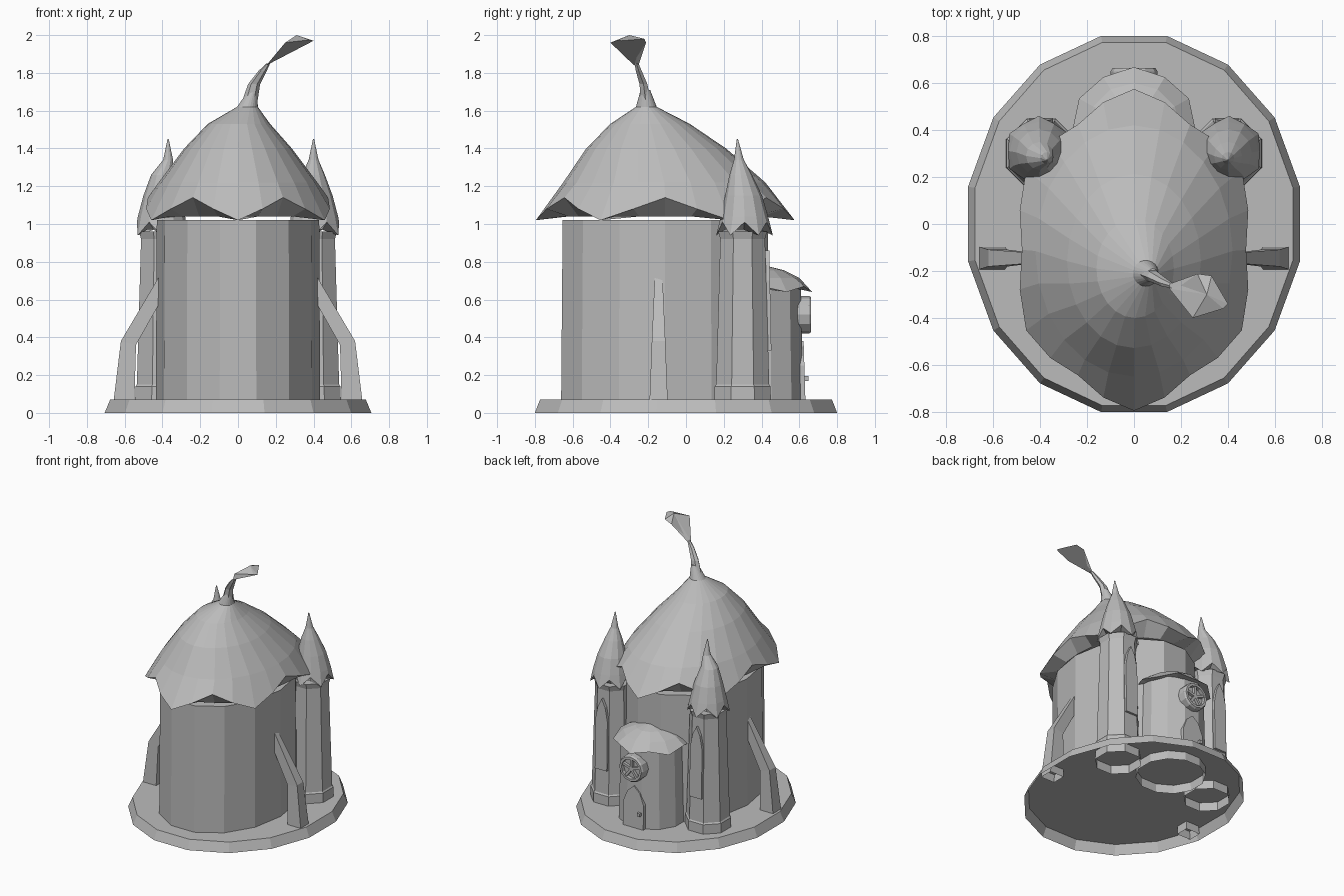
import bpy, bmesh
from math import sin, cos, pi, tau
from mathutils import Vector

if "Cube" in bpy.data.objects:
    bpy.data.objects.remove(bpy.data.objects["Cube"])

GREY = (0.5, 0.5, 0.5, 1)
stone = bpy.data.materials.new("plain grey")
stone.use_nodes = True
stone.diffuse_color = GREY
stone.node_tree.nodes["Principled BSDF"].inputs["Base Color"].default_value = GREY


def finish(name, bm):
    bmesh.ops.recalc_face_normals(bm, faces=bm.faces)
    mesh = bpy.data.meshes.new(name)
    bm.to_mesh(mesh)
    bm.free()
    mesh.materials.append(stone)
    obj = bpy.data.objects.new(name, mesh)
    bpy.context.collection.objects.link(obj)
    return obj


def ring(cx, cy, z, rx, ry, n, start=0.0):
    return [(cx + rx * cos(start + tau * i / n), cy + ry * sin(start + tau * i / n), z)
            for i in range(n)]


def loft(name, rings, bottom=True, top=True):
    """Skin a stack of equal-length rings."""
    bm = bmesh.new()
    rows = [[bm.verts.new(p) for p in r] for r in rings]
    n = len(rows[0])
    for a, b in zip(rows, rows[1:]):
        for i in range(n):
            j = (i + 1) % n
            bm.faces.new((a[i], a[j], b[j], b[i]))
    if bottom:
        bm.faces.new(rows[0][::-1])
    if top:
        bm.faces.new(rows[-1])
    return finish(name, bm)


def petal_eave(cx, cy, rx, ry, tips, per, z_tip, z_notch, pull):
    """Zigzag eave: hanging tips with raised notches between them."""
    n, pts = tips * per, []
    for i in range(n):
        t = abs((i % per) / per * 2 - 1)          # 1 at a tip, 0 at a notch
        r = pull + (1 - pull) * t
        a = pi / 2 + tau * i / n
        pts.append((cx + rx * r * cos(a), cy + ry * r * sin(a), z_notch + (z_tip - z_notch) * t))
    return pts


def petal_roof(name, eave, inner, upper, n):
    rings = [ring(*inner, n, pi / 2), eave] + [ring(*u, n, pi / 2) for u in upper]
    return loft(name, rings)


def plate(name, outline, cx, y0, y1, lean=0.0):
    """Upright panel facing the back, from an (x, z) outline."""
    z0 = min(z for _, z in outline)
    return loft(name, [[(cx + x, y - lean * (z - z0), z) for x, z in outline] for y in (y0, y1)])


def arch(half, z0, spring, peak):
    return [(-half, z0), (half, z0), (half, spring), (half * 0.6, (spring + peak) / 2 + 0.02),
            (0, peak), (-half * 0.6, (spring + peak) / 2 + 0.02), (-half, spring)]


# Open-bottomed plinth
loft("base", [ring(0, 0, 0, 0.72, 0.816, 16, pi / 16),
              ring(0, 0, 0.07, 0.69, 0.788, 16, pi / 16)], bottom=False)

# Main hall
loft("main_wall", [ring(0, -0.11, 0.07, 0.435, 0.565, 14, pi / 2 + pi / 14),
                   ring(0, -0.11, 1.02, 0.43, 0.557, 14, pi / 2 + pi / 14)])

# Main roof with hanging petals, drawn up to an off-centre neck
petal_roof("main_roof", petal_eave(0, -0.11, 0.53, 0.685, 6, 4, 1.02, 1.14, 0.9),
           (0, -0.11, 1.04, 0.41, 0.53),
           [(0, -0.115, 1.22, 0.42, 0.535), (0, -0.158, 1.4, 0.285, 0.37),
            (0.005, -0.19, 1.53, 0.165, 0.21), (0.05, -0.21, 1.62, 0.055, 0.055),
            (0.08, -0.215, 1.71, 0.022, 0.025)], 24)

# Curved stem and leaf on the peak
loft("stem", [ring(0.065, -0.215, 1.66, 0.04, 0.03, 6), ring(0.085, -0.225, 1.74, 0.032, 0.024, 6),
              ring(0.13, -0.25, 1.81, 0.022, 0.018, 6), ring(0.16, -0.262, 1.85, 0.01, 0.012, 6)])
bm = bmesh.new()
rim = [bm.verts.new(p) for p in ((0.15, -0.275, 1.84), (0.165, -0.25, 1.845), (0.27, -0.212, 1.96),
                                 (0.33, -0.22, 1.98), (0.4, -0.34, 1.97), (0.38, -0.36, 1.975),
                                 (0.25, -0.4, 1.96))]
crest = bm.verts.new((0.31, -0.3, 2.0))
for i in range(len(rim)):
    bm.faces.new((rim[i], rim[(i + 1) % len(rim)], crest))
bm.faces.new(rim[::-1])
finish("leaf", bm)

# Paired towers and buttresses
for side, s in (("left", 1), ("right", -1)):
    x = 0.395 * s
    loft(side + "_tower", [ring(x, 0.3, z, r, r, 8, pi / 8) for z, r in
                           ((0.005, 0.163), (0.14, 0.16), (0.15, 0.152), (0.92, 0.128), (0.96, 0.14))],
         bottom=False)
    lean = 0.4 if s > 0 else -0.37
    petal_roof(side + "_tower_roof", petal_eave(0.405 * s, 0.31, 0.145, 0.15, 6, 2, 0.94, 1.01, 0.9),
               (x, 0.305, 0.97, 0.1, 0.1),
               [(0.405 * s, 0.31, 1.04, 0.125, 0.125), (0.403 * s, 0.305, 1.15, 0.098, 0.098),
                (0.4 * s, 0.29, 1.26, 0.06, 0.06), (lean, 0.28, 1.34, 0.026, 0.026),
                (lean, 0.272, 1.45, 0.003, 0.003)], 12)
    plate(side + "_tower_window", arch(0.05, 0.33, 0.7, 0.86), x, 0.4, 0.452, 0.02)

    # Bent buttress: inner and outer edge points with half-width
    rings = []
    for xi, zi, xo, zo, w in ((0.55, 0.01, 0.665, 0.01, 0.05), (0.54, 0.36, 0.62, 0.38, 0.036),
                              (0.41, 0.59, 0.41, 0.735, 0.02)):
        rings.append([(s * px, -0.145 + dy, pz) for px, pz, dy in
                      ((xi, zi, -w), (xo, zo, -w), (xo, zo, w), (xi, zi, w))])
    loft(side + "_buttress", rings, bottom=False)

# Rounded entrance porch and its wavy cap
loft("porch_wall", [ring(0, 0.39, z, r, r, 12, pi / 12) for z, r in ((0.005, 0.24), (0.67, 0.225))],
     bottom=False)
petal_roof("porch_roof", petal_eave(0, 0.4, 0.27, 0.268, 6, 2, 0.64, 0.67, 0.97),
           (0, 0.4, 0.66, 0.2, 0.2),
           [(0, 0.4, 0.715, 0.2, 0.2), (0, 0.41, 0.755, 0.11, 0.11), (0, 0.42, 0.775, 0.02, 0.02)], 12)

# Door with handle
plate("door", arch(0.085, 0.07, 0.25, 0.38), 0, 0.58, 0.632, 0.03)
plate("door_handle", [(-0.012, 0.17), (0.012, 0.17), (0.012, 0.195), (-0.012, 0.195)], -0.055, 0.62, 0.648)

# Round window: a hollow rim, a pane and five spokes
Z = 0.52


def disc(r, y):
    return [(r * cos(tau * i / 12), y, Z + r * sin(tau * i / 12)) for i in range(12)]


loft("window_rim", [disc(0.075, 0.59), disc(0.1, 0.59), disc(0.1, 0.65), disc(0.092, 0.663),
                    disc(0.075, 0.663), disc(0.075, 0.59)], False, False)
loft("window_pane", [disc(0.078, 0.58), disc(0.078, 0.635)])
for k in range(5):
    a = pi / 2 + tau * k / 5
    d, p = Vector((cos(a), 0, sin(a))), Vector((-sin(a), 0, cos(a))) * 0.009
    c = Vector((0, 0, Z))
    loft("window_spoke", [[c + d * t + p * q + Vector((0, y, 0)) for t, q in
                           ((0, -1), (0.08, -1), (0.08, 1), (0, 1))] for y in (0.63, 0.656)])
